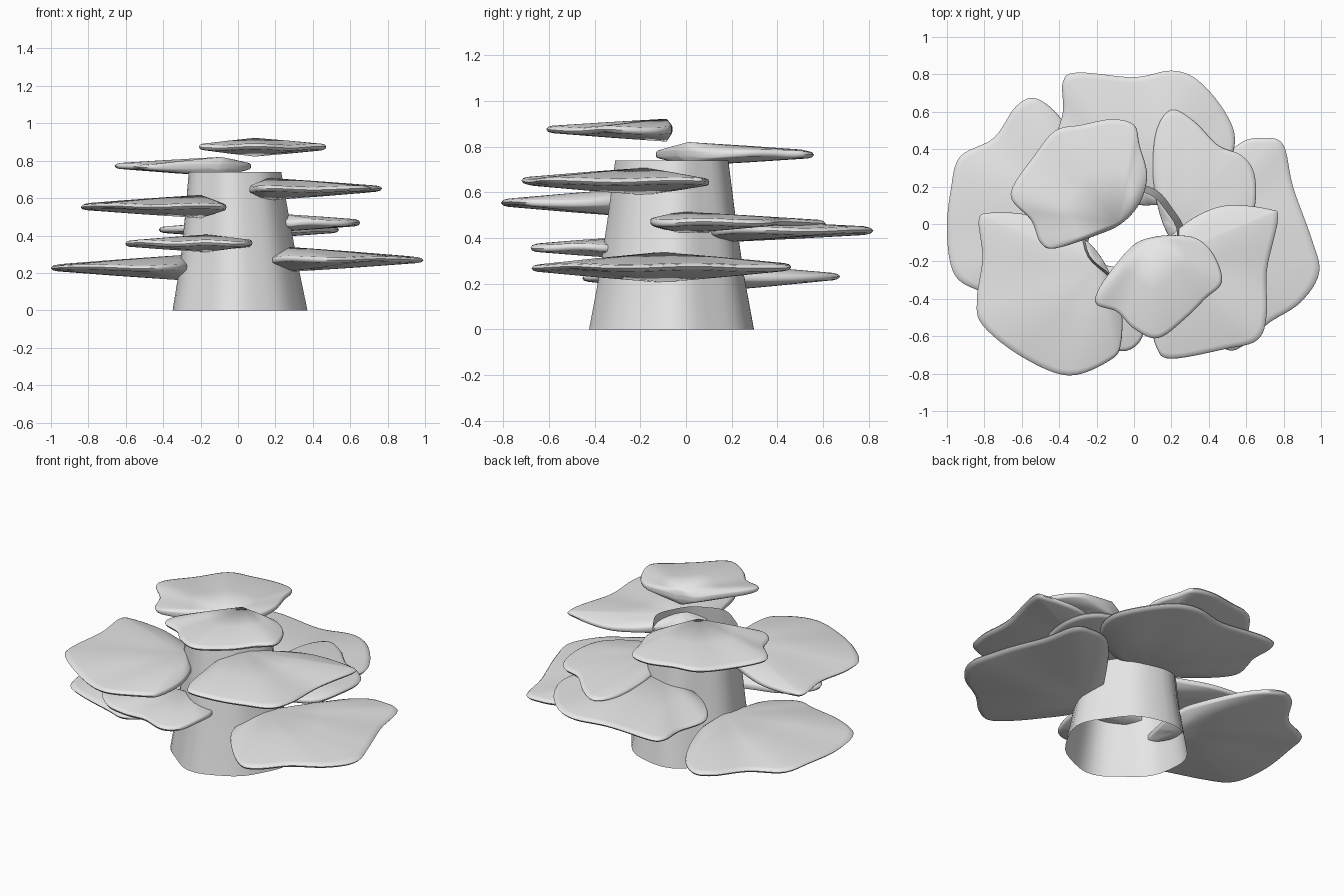
import bpy, bmesh, math
from mathutils import Vector

grey = bpy.data.materials.new("pale_grey")
grey.diffuse_color = (0.8, 0.8, 0.8, 1)


def finish(name, bm, angle):
    bmesh.ops.recalc_face_normals(bm, faces=bm.faces)
    mesh = bpy.data.meshes.new(name)
    bm.to_mesh(mesh)
    bm.free()
    mesh.materials.append(grey)
    obj = bpy.data.objects.new(name, mesh)
    bpy.context.collection.objects.link(obj)
    bpy.ops.object.select_all(action='DESELECT')
    bpy.context.view_layer.objects.active = obj
    obj.select_set(True)
    bpy.ops.object.shade_smooth_by_angle(angle=math.radians(angle))
    return obj


def bridge(bm, a, b):
    n = len(a)
    for i in range(n):
        bm.faces.new((a[i], a[(i + 1) % n], b[(i + 1) % n], b[i]))


def smooth_loop(flat, steps=6):
    """Closed Catmull-Rom curve through x, y pairs."""
    p = [Vector(flat[i:i + 2]) for i in range(0, len(flat), 2)]
    n, out = len(p), []
    for i in range(n):
        a, b, c, d = p[i - 1], p[i], p[(i + 1) % n], p[(i + 2) % n]
        for k in range(steps):
            t = k / steps
            out.append(0.5 * (2 * b + (c - a) * t + (2 * a - 5 * b + 4 * c - d) * t * t
                              + (3 * b - a - 3 * c + d) * t ** 3))
    return out


def shelf(name, apex, z, h, outline):
    """Fan-shaped bracket: shallow double cone from the apex to a rounded wavy rim."""
    bm = bmesh.new()
    c = Vector(apex)
    loop = smooth_loop(outline)
    rings = []
    for s, dz in ((0.5, 0.5 * h + 0.008), (0.95, 0.016), (0.985, 0.011), (1, 0),
                  (0.985, -0.011), (0.95, -0.016), (0.5, -0.5 * h - 0.008)):
        ring = []
        for p in loop:
            q = c + (p - c) * s
            wave = 0.004 * s * math.sin(7 * math.atan2(p.y - c.y, p.x - c.x))
            ring.append(bm.verts.new((q.x, q.y, z + dz + wave)))
        rings.append(ring)
    for a, b in zip(rings, rings[1:]):
        bridge(bm, a, b)
    for ring, dz in ((rings[0], h), (rings[-1], -h)):
        tip = bm.verts.new((c.x, c.y, z + dz))
        for i in range(len(ring)):
            bm.faces.new((tip, ring[i], ring[(i + 1) % len(ring)]))
    finish(name, bm, 50)


# Hollow tapered trunk with soft lobes, open at both ends
bm = bmesh.new()
rings = []
N = 40
for z, r, cx in ((0, 0.35, 0.005), (0.25, 0.305, 0.0), (0.5, 0.27, -0.01), (0.74, 0.24, -0.02)):
    ring = []
    for i in range(N):
        a = 2 * math.pi * i / N
        q = r * (1 + 0.03 * math.cos(4 * a) + 0.02 * math.sin(7 * a + 1))
        ring.append(bm.verts.new((cx + q * math.cos(a), -0.06 + q * math.sin(a), z)))
    rings.append(ring)
for a, b in zip(rings, rings[1:]):
    bridge(bm, a, b)
finish("trunk", bm, 40)

# Shelves, from the top down: apex, rim height, half thickness, outline
shelf("shelf_top_front", (0.09, -0.085), 0.872, 0.05,
      [-0.20, -0.43, -0.19, -0.35, -0.10, -0.22, 0.0, -0.11, 0.10, -0.07, 0.22, -0.06,
       0.34, -0.08, 0.43, -0.17, 0.47, -0.31, 0.38, -0.40, 0.28, -0.50, 0.13, -0.61,
       0.0, -0.56, -0.09, -0.47])
shelf("shelf_top_back", (-0.09, 0.01), 0.768, 0.052,
      [-0.66, 0.16, -0.53, 0.37, -0.42, 0.50, -0.28, 0.53, -0.12, 0.56, 0.0, 0.53,
       0.03, 0.42, 0.07, 0.26, 0.03, 0.11, -0.07, 0.0, -0.20, -0.06, -0.42, -0.13,
       -0.50, -0.10, -0.55, 0.02])
shelf("shelf_upper_right", (0.16, -0.18), 0.648, 0.06,
      [0.77, 0.03, 0.72, 0.08, 0.50, 0.10, 0.33, 0.04, 0.19, -0.07, 0.09, -0.18,
       0.06, -0.33, 0.08, -0.48, 0.12, -0.66, 0.20, -0.72, 0.48, -0.67, 0.66, -0.62,
       0.71, -0.48, 0.71, -0.25])
shelf("shelf_upper_left", (-0.20, -0.24), 0.555, 0.062,
      [-0.83, 0.02, -0.77, 0.06, -0.57, 0.05, -0.38, -0.02, -0.24, -0.10, -0.14, -0.24,
       -0.07, -0.43, -0.07, -0.64, -0.13, -0.73, -0.35, -0.81, -0.60, -0.71, -0.81, -0.54,
       -0.84, -0.40, -0.81, -0.18])
shelf("shelf_middle_right", (0.22, -0.02), 0.468, 0.048,
      [0.65, 0.12, 0.64, 0.28, 0.57, 0.37, 0.45, 0.42, 0.32, 0.55, 0.20, 0.61,
       0.12, 0.50, 0.10, 0.28, 0.13, 0.08, 0.19, -0.07, 0.28, -0.14, 0.45, -0.15,
       0.60, -0.06])
shelf("shelf_middle_back", (0.05, 0.17), 0.432, 0.05,
      [-0.38, 0.76, -0.30, 0.81, 0.0, 0.785, 0.20, 0.82, 0.34, 0.77, 0.48, 0.61,
       0.54, 0.45, 0.48, 0.28, 0.30, 0.14, 0.08, 0.10, -0.10, 0.13, -0.28, 0.23,
       -0.42, 0.40, -0.38, 0.60])
shelf("shelf_middle_front", (-0.17, -0.28), 0.358, 0.047,
      [0.07, -0.36, 0.07, -0.50, 0.03, -0.63, -0.06, -0.68, -0.20, -0.64, -0.35, -0.63,
       -0.48, -0.60, -0.60, -0.47, -0.55, -0.36, -0.40, -0.25, -0.17, -0.22, 0.0, -0.27])
shelf("shelf_lower_right", (0.27, -0.11), 0.272, 0.067,
      [0.55, 0.42, 0.70, 0.46, 0.80, 0.42, 0.85, 0.20, 0.95, -0.08, 0.99, -0.26,
       0.89, -0.42, 0.72, -0.53, 0.60, -0.64, 0.49, -0.67, 0.32, -0.52, 0.19, -0.32,
       0.19, -0.10, 0.35, 0.18])
shelf("shelf_lower_left", (-0.29, 0.05), 0.228, 0.068,
      [-0.38, 0.55, -0.52, 0.67, -0.63, 0.63, -0.75, 0.46, -0.93, 0.36, -0.98, 0.18,
       -1.0, -0.05, -0.96, -0.27, -0.82, -0.36, -0.60, -0.42, -0.46, -0.45, -0.32, -0.33,
       -0.26, -0.15, -0.22, 0.06, -0.26, 0.30])
